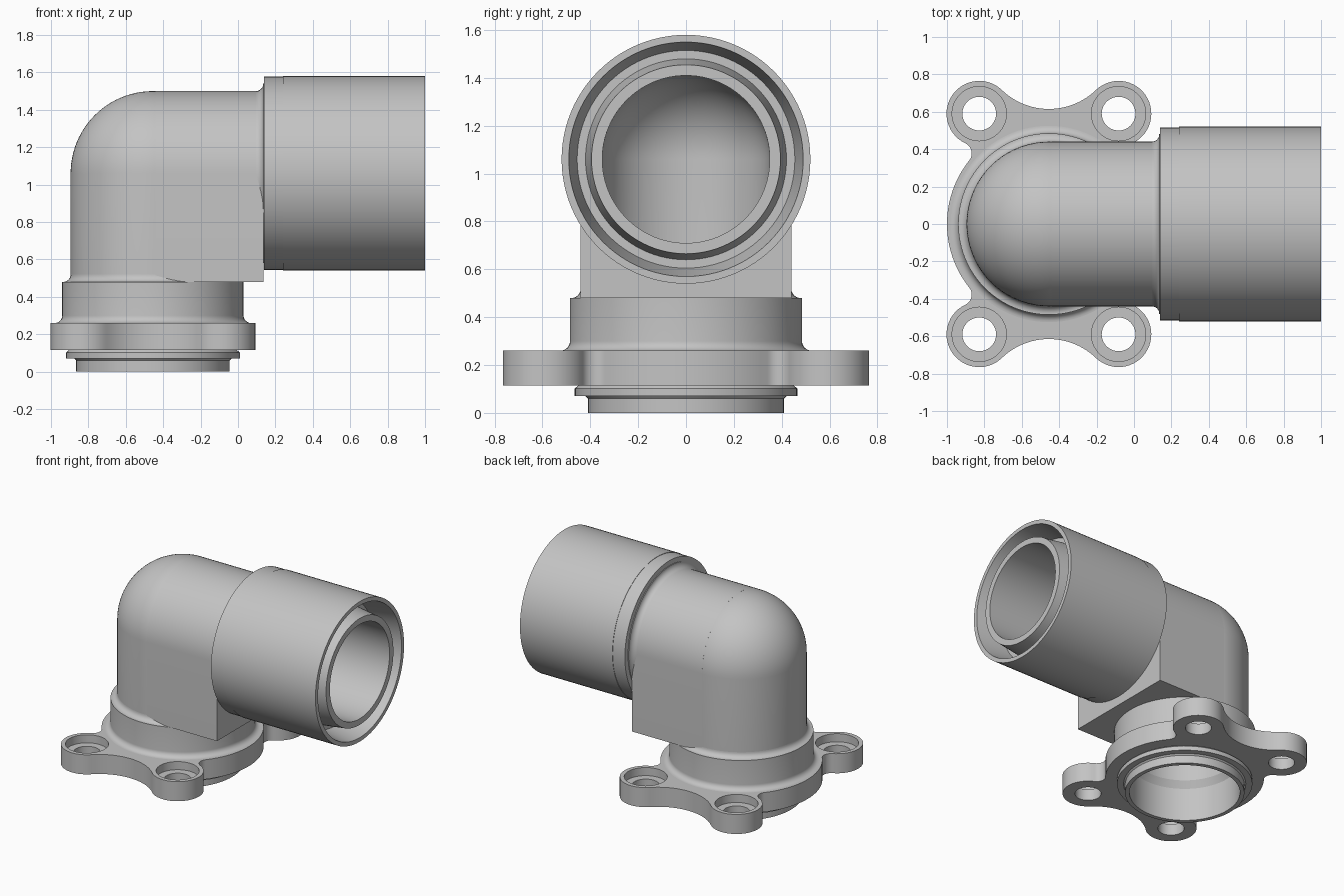
import bpy, bmesh, math
from mathutils import Matrix, Vector

if "Cube" in bpy.data.objects:
    bpy.data.objects.remove(bpy.data.objects["Cube"])

AX, AZ = -0.455, 1.06      # vertical axis x, horizontal axis z
SEG = 96
UP = Matrix.Translation((AX, 0, 0))
SIDE = Matrix.Translation((0, 0, AZ)) @ Matrix.Rotation(math.pi / 2, 4, 'Y')

grey = bpy.data.materials.new("light_grey")
grey.diffuse_color = (0.55, 0.55, 0.55, 1)
grey.use_nodes = True
grey.node_tree.nodes["Principled BSDF"].inputs["Base Color"].default_value = grey.diffuse_color


def arc(cx, cy, r, a0, a1, n=8):
    angles = [math.radians(a0 + (a1 - a0) * i / n) for i in range(n + 1)]
    return [(cx + r * math.cos(a), cy + r * math.sin(a)) for a in angles]


def finish(name, bm):
    bmesh.ops.remove_doubles(bm, verts=bm.verts, dist=1e-5)
    bmesh.ops.recalc_face_normals(bm, faces=bm.faces)
    me = bpy.data.meshes.new(name)
    bm.to_mesh(me)
    bm.free()
    ob = bpy.data.objects.new(name, me)
    bpy.context.collection.objects.link(ob)
    me.materials.append(grey)
    return ob


def spin(bm, profile, matrix):
    """Revolve a closed (radius, height) profile around the local z axis."""
    rings = []
    for i in range(SEG):
        a = 2 * math.pi * i / SEG
        rings.append([bm.verts.new(matrix @ Vector((r * math.cos(a), r * math.sin(a), h)))
                      for r, h in profile])
    n = len(profile)
    for i in range(SEG):
        p, q = rings[i], rings[(i + 1) % SEG]
        for j in range(n):
            k = (j + 1) % n
            if profile[j][0] == 0 and profile[k][0] == 0:
                continue
            if profile[j][0] == 0:
                bm.faces.new((p[j], q[k], p[k]))
            elif profile[k][0] == 0:
                bm.faces.new((p[j], q[j], p[k]))
            else:
                bm.faces.new((p[j], q[j], q[k], p[k]))


def lathe(name, profile, *matrices):
    bm = bmesh.new()
    for m in matrices:
        spin(bm, profile, m)
    return finish(name, bm)


def prism(name, points, vector):
    """Extrude a closed 3D outline along a vector."""
    bm = bmesh.new()
    face = bm.faces.new([bm.verts.new(p) for p in points])
    res = bmesh.ops.extrude_face_region(bm, geom=[face], use_keep_orig=True)
    verts = [g for g in res["geom"] if isinstance(g, bmesh.types.BMVert)]
    bmesh.ops.translate(bm, verts=verts, vec=vector)
    return finish(name, bm)


def cut(ob, *cutters):
    bpy.context.view_layer.objects.active = ob
    for c in cutters:
        m = ob.modifiers.new("cut", 'BOOLEAN')
        m.operation, m.solver, m.object = 'DIFFERENCE', 'EXACT', c
        bpy.ops.object.modifier_apply(modifier=m.name)


# Elbow: upright cylinder with a domed top
elbow = lathe("elbow_body", [(0, 0.48), (0.44, 0.48)] + arc(0, AZ, 0.44, 0, 89, 24)
              + [(0, AZ + 0.44)], UP)

# Side branch: round on top, square underneath
arch = [(-0.44, 0.48), (0.44, 0.48)] + arc(0, AZ, 0.44, 0, 180, 48)
branch = prism("branch_block", [(-0.44, y, z) for y, z in arch], (0.575, 0, 0))

# Collar, lower spigot and fillets
collar = lathe("base_collar", [
    (0.38, 0), (0.41, 0), (0.41, 0.06), (0.42, 0.07), (0.465, 0.07), (0.465, 0.102),
    (0.45, 0.115), (0.45, 0.2), (0.525, 0.2)]
    + arc(0.525, 0.30, 0.04, 270, 180) + [(0.485, 0.48)]
    + arc(0.48, 0.52, 0.04, 270, 180)
    + [(0.35, 0.52), (0.35, 0.3), (0.38, 0.25)], UP)

# Large pipe socket with a tapered groove in its open end
socket = lathe("pipe_socket", [(0.35, 0), (0.438, 0)]
               + arc(0.48, 0.095, 0.04, 180, 90)
               + [(0.48, 0.14), (0.517, 0.14), (0.517, 0.24), (0.52, 0.24), (0.52, 1),
                  (0.49, 1), (0.455, 0.8), (0.42, 0.8), (0.395, 1), (0.35, 1)], SIDE)

# Flange outline: central disc, four lobes and blended necks
R, LR, F = 0.545, 0.175, 0.06
lobe = Vector((0.3725, 0.59))
CR = 0.363
waist = Vector((0, 0.615 + CR))


def heading(v):
    return math.degrees(math.atan2(v.y, v.x))


d, D, e = R + F, lobe.length, LR + F
fa = heading(lobe) - math.degrees(math.acos((d * d + D * D - e * e) / (2 * d * D)))
neck = Vector((d * math.cos(math.radians(fa)), d * math.sin(math.radians(fa))))
quarter = (arc(0, 0, R, 0, fa, 12)
           + arc(neck.x, neck.y, F, fa + 180, heading(lobe - neck), 10)[1:]
           + arc(lobe.x, lobe.y, LR, heading(neck - lobe), heading(waist - lobe), 28)[1:]
           + arc(waist.x, waist.y, CR, heading(lobe - waist), -90, 12)[1:])
upper = quarter + [(-x, y) for x, y in reversed(quarter[:-1])]
outline = upper + [(x, -y) for x, y in reversed(upper[1:-1])]
flange = prism("mounting_flange", [(x + AX, y, 0.115) for x, y in outline], (0, 0, 0.145))

# Cutters: bores and counterbored bolt holes
bore_up = lathe("bore_up_cutter", [(0, 0.3), (0.35, 0.3)] + arc(0, AZ, 0.35, 0, 89, 24)
                + [(0, AZ + 0.35)], UP)
bore_side = lathe("bore_side_cutter", [(0, -0.46), (0.35, -0.46), (0.35, 1.2), (0, 1.2)], SIDE)
bore_base = lathe("bore_base_cutter", [(0, 0), (0.43, 0), (0.43, 0.4), (0, 0.4)], UP)
spots = [Matrix.Translation((AX + sx * lobe.x, sy * lobe.y, 0))
         for sx in (-1, 1) for sy in (-1, 1)]
bolts = lathe("bolt_hole_cutter", [(0, 0), (0.09, 0), (0.09, 0.2), (0.145, 0.2),
                                   (0.145, 0.4), (0, 0.4)], *spots)
cut(elbow, bore_up, bore_side)
cut(branch, bore_up, bore_side)
cut(flange, bore_base, bolts)
for c in (bore_up, bore_side, bore_base, bolts):
    bpy.data.objects.remove(c)

# Smooth curved surfaces, keep the edges crisp
bpy.ops.object.select_all(action='DESELECT')
for ob in (elbow, branch, collar, socket, flange):
    ob.select_set(True)
bpy.context.view_layer.objects.active = elbow
bpy.ops.object.shade_smooth_by_angle(angle=math.radians(25))
